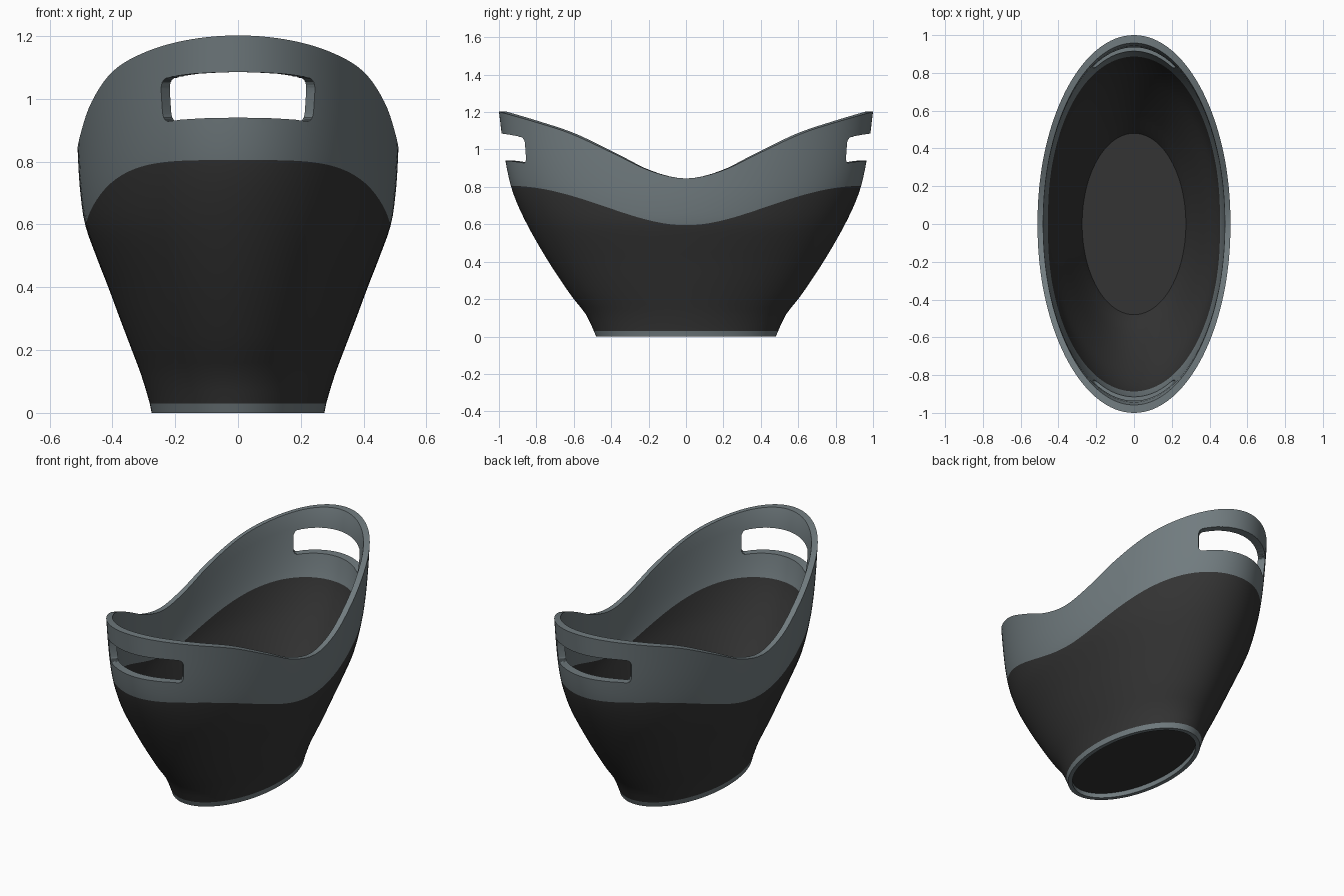
import bpy, bmesh, math

if "Cube" in bpy.data.objects:
    bpy.data.objects.remove(bpy.data.objects["Cube"])

N = 128  # segments around the oval


def material(name, rgb):
    m = bpy.data.materials.new(name)
    m.diffuse_color = (*rgb, 1)
    m.use_nodes = True
    m.node_tree.nodes["Principled BSDF"].inputs["Base Color"].default_value = m.diffuse_color
    return m


MATS = [material("charcoal black", (0.034, 0.034, 0.034)),
        material("slate grey", (0.165, 0.2, 0.213))]
DARK, GREY = 0, 1


def curve(keys, values, t):
    """Smooth curve through the key points."""
    n = len(keys)
    t = min(max(t, keys[0]), keys[-1])
    i = max(k for k in range(n - 1) if keys[k] <= t)

    def slope(k):
        lo, hi = max(k - 1, 0), min(k + 1, n - 1)
        return (values[hi] - values[lo]) / (keys[hi] - keys[lo])

    h = keys[i + 1] - keys[i]
    u = (t - keys[i]) / h
    return ((2*u**3 - 3*u**2 + 1) * values[i] + (u**3 - 2*u**2 + u) * h * slope(i)
            + (3*u**2 - 2*u**3) * values[i + 1] + (u**3 - u**2) * h * slope(i + 1))


# Wall profile: half width and half depth by height
Z = [0, 0.03, 0.12, 0.2, 0.3, 0.4, 0.5, 0.6, 0.7, 0.8, 0.95, 1.2]
HALF_X = [0.275, 0.281, 0.308, 0.338, 0.376, 0.413, 0.452, 0.487, 0.502, 0.509, 0.514, 0.516]
HALF_Y = [0.48, 0.493, 0.536, 0.6, 0.67, 0.735, 0.795, 0.85, 0.898, 0.935, 0.967, 1.0]


def rim_z(s):
    return 0.845 + 0.357 * curve([-0.2, 0, 0.2, 0.4, 0.63, 0.83, 1],
                                 [0.113, 0, 0.113, 0.375, 0.675, 0.86, 1], s)


def split_z(s):
    return 0.595 + 0.21 * math.sin(math.pi * s / 2) ** 2


def ring(bm, height, dx=0, dy=0):
    """Oval loop following the wall; height is a function of |sin angle|."""
    verts = []
    for i in range(N):
        a = 2 * math.pi * i / N
        z = height(abs(math.sin(a)))
        verts.append(bm.verts.new(((curve(Z, HALF_X, z) - dx) * math.cos(a),
                                   (curve(Z, HALF_Y, z) - dy) * math.sin(a), z)))
    return verts


def blend(lo, hi, t):
    return lambda s: lo(s) + (hi(s) - lo(s)) * t


def flat(z):
    return lambda s: z


def make_object(name, bm):
    bmesh.ops.recalc_face_normals(bm, faces=bm.faces)
    me = bpy.data.meshes.new(name)
    bm.to_mesh(me)
    bm.free()
    for m in MATS:
        me.materials.append(m)
    ob = bpy.data.objects.new(name, me)
    bpy.context.collection.objects.link(ob)
    return ob


# Tub shell: (height, inset x, inset y, colour of band leading to this loop)
TX, TY, FLOOR = 0.03, 0.05, 0.11
rows = [(flat(0.03), 0.03, 0.035, GREY), (flat(0.0), 0.024, 0.027, GREY),
        (flat(0.0), 0, 0, GREY), (flat(0.03), 0, 0, GREY)]
rows += [(blend(flat(0.03), split_z, k / 18), 0, 0, DARK) for k in range(1, 19)]
rows += [(blend(split_z, rim_z, k / 8), 0, 0, GREY) for k in range(1, 9)]
rows += [(rim_z, TX, TY - 0.008, GREY)]
rows += [(blend(rim_z, split_z, k / 8), TX, TY, GREY) for k in range(1, 9)]
rows += [(blend(split_z, flat(FLOOR), k / 16), TX, TY, DARK) for k in range(1, 17)]

bm = bmesh.new()
prev = None
for height, dx, dy, colour in rows:
    loop = ring(bm, height, dx, dy)
    if prev:
        for i in range(N):
            j = (i + 1) % N
            f = bm.faces.new((prev[i], prev[j], loop[j], loop[i]))
            f.material_index = colour
    else:
        bm.faces.new(loop).material_index = DARK   # recessed underside
    prev = loop
bm.faces.new(prev).material_index = DARK           # inside floor
tub = make_object("tub", bm)


# Handle slots: rounded, gently arched outline flaring outward
def slot_outline():
    w, r, z0, z1 = 0.24, 0.03, 0.94, 1.085
    pts = []
    for cx, cz, start in ((w - r, z1 - r, 0), (r - w, z1 - r, 90),
                          (r - w, z0 + r, 180), (w - r, z0 + r, 270)):
        for k in range(7):
            a = math.radians(start + 15 * k)
            pts.append((cx + r * math.cos(a), cz + r * math.sin(a)))
        if start in (0, 180):
            d = -1 if start == 0 else 1
            edge = z1 if start == 0 else z0
            pts += [(d * (w - r) * (k / 8 - 1), edge) for k in range(1, 16)]
    return [(x, z - (0.015 + 0.01 * (z > 1)) * (x / w) ** 2) for x, z in pts]


outline = slot_outline()
for side in (-1, 1):
    bm = bmesh.new()
    ends = []
    for y in (0.7, 1.1):
        k = (0.24 + 0.9 * (y - 0.855)) / 0.24
        ends.append([bm.verts.new((x * k, side * y, z)) for x, z in outline])
    n = len(outline)
    for i in range(n):
        j = (i + 1) % n
        bm.faces.new((ends[0][i], ends[0][j], ends[1][j], ends[1][i]))
    for e in ends:
        bm.faces.new(e)
    for f in bm.faces:
        f.material_index = GREY
    bmesh.ops.triangulate(bm, faces=bm.faces)
    cutter = make_object("slot_cutter", bm)
    cutter.hide_render = True
    mod = tub.modifiers.new("slot", 'BOOLEAN')
    mod.operation = 'DIFFERENCE'
    mod.solver = 'EXACT'
    mod.object = cutter
    bpy.context.view_layer.objects.active = tub
    bpy.ops.object.modifier_apply(modifier=mod.name)
    bpy.data.objects.remove(cutter)

# Smooth walls with crisp rim and slot edges
bpy.ops.object.select_all(action='DESELECT')
tub.select_set(True)
bpy.context.view_layer.objects.active = tub
bpy.ops.object.shade_smooth_by_angle(angle=math.radians(35))
